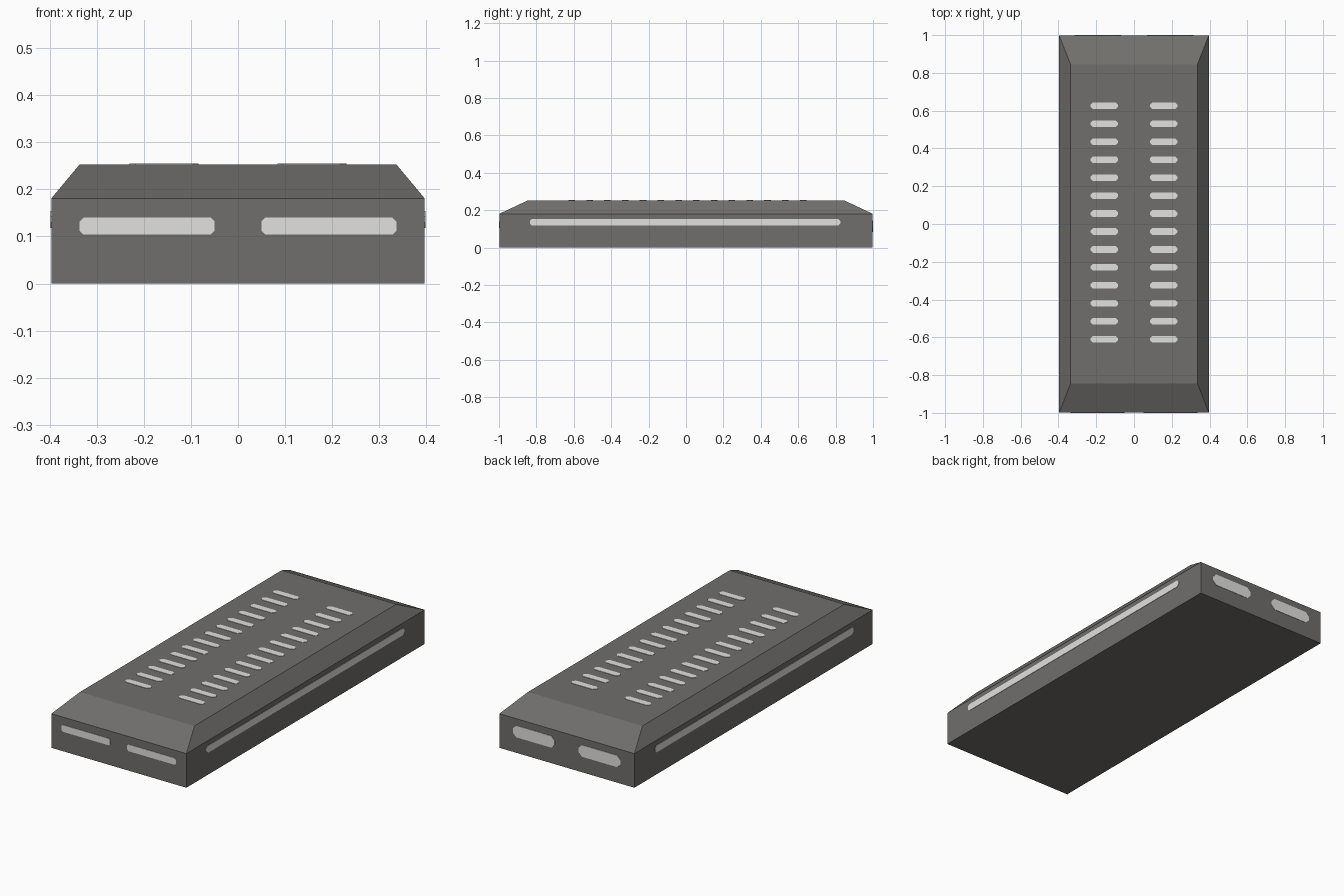
import bpy, bmesh
from mathutils import Vector

if "Cube" in bpy.data.objects:
    bpy.data.objects.remove(bpy.data.objects["Cube"])


def material(name, rgb):
    m = bpy.data.materials.new(name)
    m.diffuse_color = (*rgb, 1)
    m.use_nodes = True
    m.node_tree.nodes["Principled BSDF"].inputs["Base Color"].default_value = m.diffuse_color
    return m


dark = material("dark grey", (0.162, 0.158, 0.150))
light = material("light grey", (0.75, 0.75, 0.74))


def finish(name, bm, mat):
    bmesh.ops.recalc_face_normals(bm, faces=bm.faces)
    me = bpy.data.meshes.new(name)
    bm.to_mesh(me)
    bm.free()
    me.materials.append(mat)
    ob = bpy.data.objects.new(name, me)
    bpy.context.collection.objects.link(ob)
    return ob


def rect(bm, hx, hy, z):
    return [bm.verts.new((sx * hx, sy * hy, z))
            for sx, sy in ((-1, -1), (1, -1), (1, 1), (-1, 1))]


def slot(bm, centre, u, n, length, height, cut):
    """Thin long plate with clipped ends, u = long direction, n = outward."""
    c, u, n = Vector(centre), Vector(u), Vector(n)
    v = n.cross(u)
    a, b = length / 2, height / 2
    pts = [(-a, -b + cut), (-a + cut, -b), (a - cut, -b), (a, -b + cut),
           (a, b - cut), (a - cut, b), (-a + cut, b), (-a, b - cut)]
    lo = [bm.verts.new(c + u * p + v * q - n * 0.002) for p, q in pts]
    hi = [bm.verts.new(c + u * p + v * q + n * 0.002) for p, q in pts]
    bm.faces.new(lo[::-1])
    bm.faces.new(hi)
    for i in range(8):
        j = (i + 1) % 8
        bm.faces.new((lo[i], lo[j], hi[j], hi[i]))


# Housing: straight walls with a bevelled lid
HX, HY, TOP = 0.396, 0.998, 0.253
bm = bmesh.new()
rings = [rect(bm, HX, HY, 0), rect(bm, HX, HY, 0.181), rect(bm, 0.336, 0.845, TOP)]
bm.faces.new(rings[0][::-1])
bm.faces.new(rings[-1])
for r, s in zip(rings, rings[1:]):
    for i in range(4):
        j = (i + 1) % 4
        bm.faces.new((r[i], r[j], s[j], s[i]))
finish("housing", bm, dark)

# Top vents: two columns of fourteen
bm = bmesh.new()
for i in range(14):
    for s in (-1, 1):
        slot(bm, (s * 0.157, 0.626 - i * 0.0951, TOP), (1, 0, 0), (0, 0, 1), 0.146, 0.035, 0.012)
finish("top_vents", bm, light)

# Front slots
bm = bmesh.new()
for s in (-1, 1):
    slot(bm, (s * 0.193, -HY, 0.122), (1, 0, 0), (0, -1, 0), 0.286, 0.036, 0.008)
finish("front_slots", bm, light)

# Back slots, shorter and taller
bm = bmesh.new()
for s in (-1, 1):
    slot(bm, (s * 0.193, HY, 0.114), (-1, 0, 0), (0, 1, 0), 0.246, 0.062, 0.02)
finish("back_slots", bm, light)

# Long side strips
bm = bmesh.new()
for s in (-1, 1):
    slot(bm, (s * HX, -0.005, 0.136), (0, 1, 0), (s, 0, 0), 1.66, 0.037, 0.012)
finish("side_strips", bm, light)
